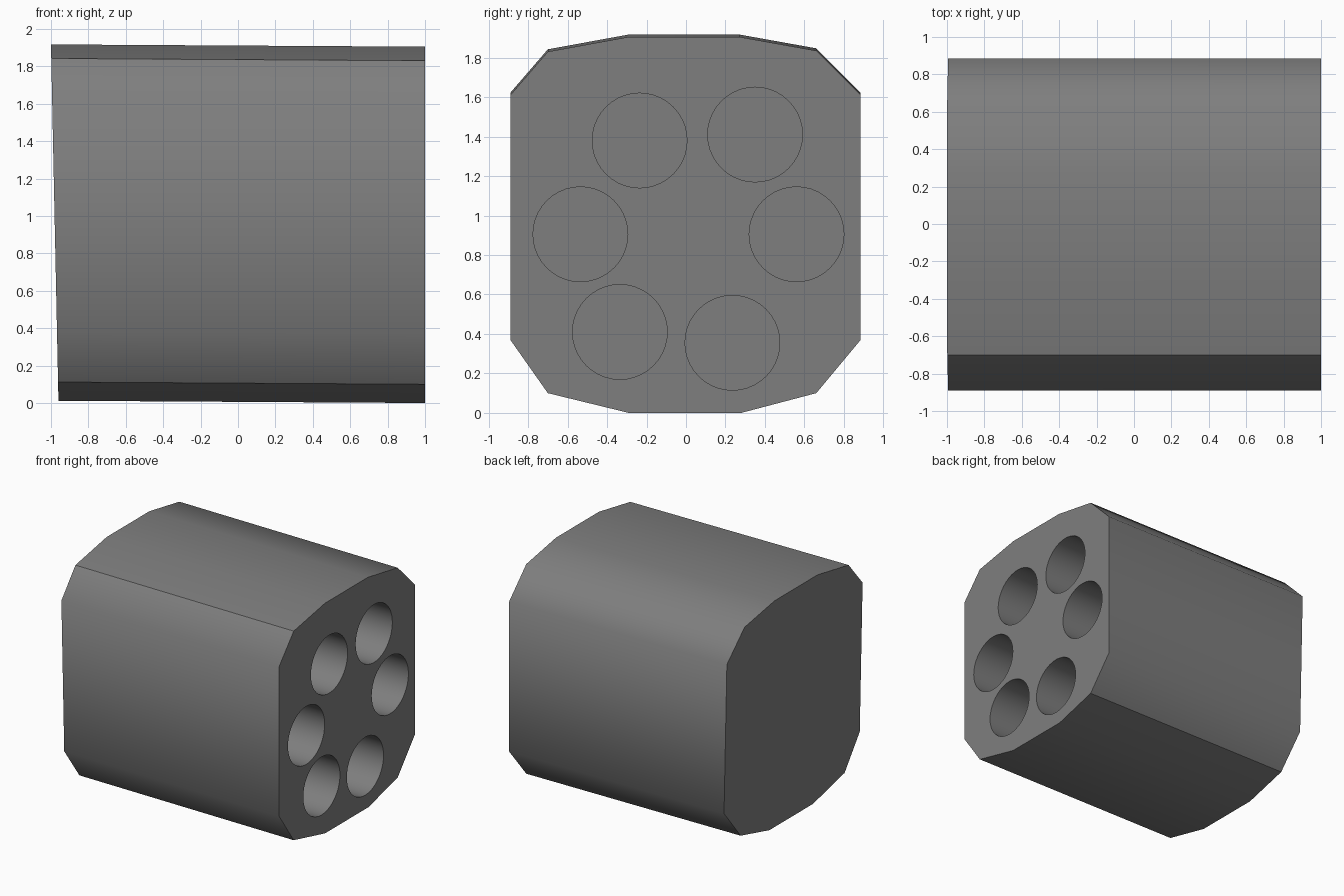
import bpy, bmesh, math

cube = bpy.data.objects.get("Cube")
if cube:
    bpy.data.objects.remove(cube, do_unlink=True)

# Material
grey = bpy.data.materials.new("gunmetal grey")
grey.use_nodes = True
colour = (0.21, 0.21, 0.21, 1)
grey.diffuse_color = colour
for node in grey.node_tree.nodes:
    if node.type == 'BSDF_PRINCIPLED':
        node.inputs["Base Color"].default_value = colour

# Outline of the block as (y, z); the third value marks a hard lengthwise edge
PROFILE = [(-0.89, 0.37, False), (-0.70, 0.10, True), (-0.29, 0.0, False),
           (0.28, 0.0, False), (0.66, 0.10, True), (0.885, 0.37, False),
           (0.885, 1.61, False), (0.66, 1.835, False), (0.27, 1.905, False),
           (-0.29, 1.905, False), (-0.70, 1.83, True), (-0.89, 1.61, False)]
HEIGHT = 1.905

# Chamber centres on the open end
CHAMBERS = [(-0.235, 1.38), (0.35, 1.41), (0.56, 0.905),
            (0.235, 0.355), (-0.335, 0.41), (-0.535, 0.905)]
RADIUS, DEPTH, SIDES = 0.24, 1.6, 40

bm = bmesh.new()


def tube(ring_a, ring_b):
    """Join two matching vertex rings with smooth quads."""
    count = len(ring_a)
    for i in range(count):
        j = (i + 1) % count
        bm.faces.new((ring_a[i], ring_a[j], ring_b[j], ring_b[i])).smooth = True


def ring_edges(ring):
    edges = [bm.edges.get((ring[i - 1], ring[i])) for i in range(len(ring))]
    for edge in edges:
        edge.smooth = False
    return edges


# Outer shell, with the closed end leaning slightly
open_end = [bm.verts.new((1, y, z)) for y, z, _ in PROFILE]
closed_end = [bm.verts.new((-1 + 0.04 * (1 - z / HEIGHT), y, z + 0.012))
              for y, z, _ in PROFILE]
tube(open_end, closed_end)
bm.faces.new(closed_end)
ring_edges(closed_end)
for a, b, point in zip(open_end, closed_end, PROFILE):
    bm.edges.get((a, b)).smooth = not point[2]
rim = ring_edges(open_end)

# Chambers bored into the open end
for cy, cz in CHAMBERS:
    mouth, floor = [[bm.verts.new((x, cy + RADIUS * math.cos(math.tau * i / SIDES),
                                   cz + RADIUS * math.sin(math.tau * i / SIDES)))
                     for i in range(SIDES)] for x in (1, 1 - DEPTH)]
    tube(mouth, floor)
    bm.faces.new(floor)
    ring_edges(floor)
    rim += ring_edges(mouth)

# Flat open face around the chamber mouths
bmesh.ops.triangle_fill(bm, use_beauty=True, use_dissolve=False,
                        edges=rim, normal=(1, 0, 0))
bmesh.ops.recalc_face_normals(bm, faces=bm.faces[:])

mesh = bpy.data.meshes.new("chamber_block")
bm.to_mesh(mesh)
bm.free()
mesh.materials.append(grey)
block = bpy.data.objects.new("chamber_block", mesh)
bpy.context.collection.objects.link(block)
